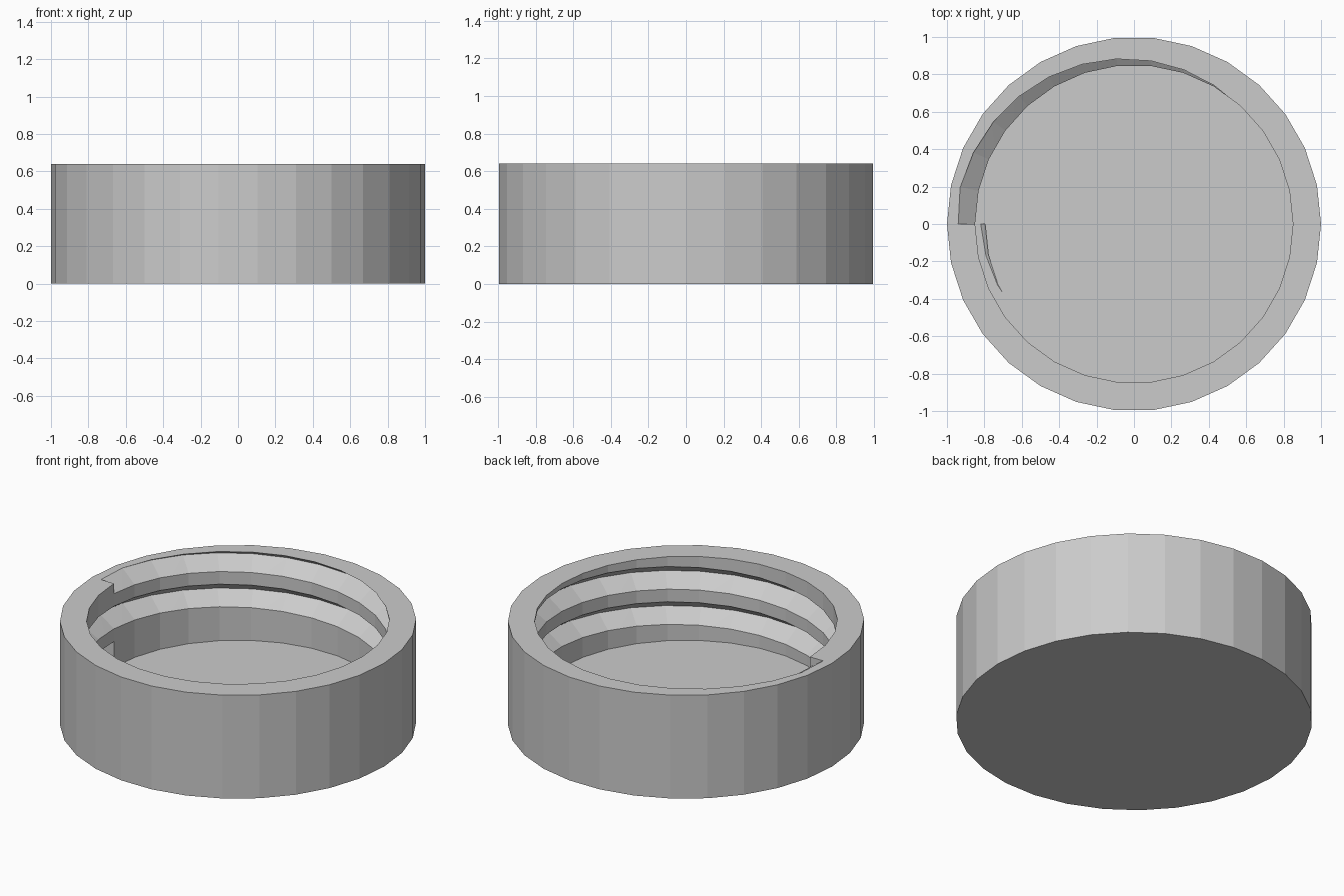
import bpy, bmesh
from math import sin, cos, pi

if "Cube" in bpy.data.objects:
    bpy.data.objects.remove(bpy.data.objects["Cube"])

SIDES = 30          # facets round the cap
HEIGHT = 0.64
FLOOR = 0.12        # thickness of the closed end
OUTER, INNER = 1.0, 0.85
PITCH, TURNS = 0.218, 2
ROOT, BASE, SLOPE = 0.95, 0.796, 0.7   # V-shaped thread cutter
START_Z = 0.211


def point(r, step, z):
    a = pi + 2 * pi * step / SIDES
    return (r * cos(a), r * sin(a), z)


def finish(bm, name):
    bmesh.ops.recalc_face_normals(bm, faces=bm.faces)
    mesh = bpy.data.meshes.new(name)
    bm.to_mesh(mesh)
    bm.free()
    obj = bpy.data.objects.new(name, mesh)
    bpy.context.collection.objects.link(obj)
    return obj


# Cap body: a hollow, flat-sided cup
bm = bmesh.new()
profile = [(OUTER, 0), (OUTER, HEIGHT), (INNER, HEIGHT), (INNER, FLOOR)]
rings = [[bm.verts.new(point(r, i, z)) for i in range(SIDES)] for r, z in profile]
for a, b in zip(rings, rings[1:]):
    for i in range(SIDES):
        j = (i + 1) % SIDES
        bm.faces.new((a[i], a[j], b[j], b[i]))
bm.faces.new(rings[0])
bm.faces.new(rings[-1])
cap = finish(bm, "screw_cap")

# Thread cutter: a triangle swept up a two-turn helix
bm = bmesh.new()
half = (ROOT - BASE) * SLOPE
sections = []
for i in range(SIDES * TURNS + 1):
    z = START_Z + PITCH * i / SIDES
    sections.append([bm.verts.new(point(r, i, z + dz))
                     for r, dz in ((BASE, -half), (ROOT, 0), (BASE, half))])
for a, b in zip(sections, sections[1:]):
    for k in range(3):
        n = (k + 1) % 3
        bm.faces.new((a[k], a[n], b[n], b[k]))
bm.faces.new(sections[0])
bm.faces.new(sections[-1])
bmesh.ops.triangulate(bm, faces=bm.faces)
cutter = finish(bm, "thread_cutter")
cutter.hide_render = True

# Cut the thread into the inner wall, then drop the cutter
mod = cap.modifiers.new("thread", "BOOLEAN")
mod.operation = "DIFFERENCE"
mod.solver = "EXACT"
mod.object = cutter
bpy.context.view_layer.objects.active = cap
bpy.ops.object.modifier_apply(modifier=mod.name)
bpy.data.objects.remove(cutter)
